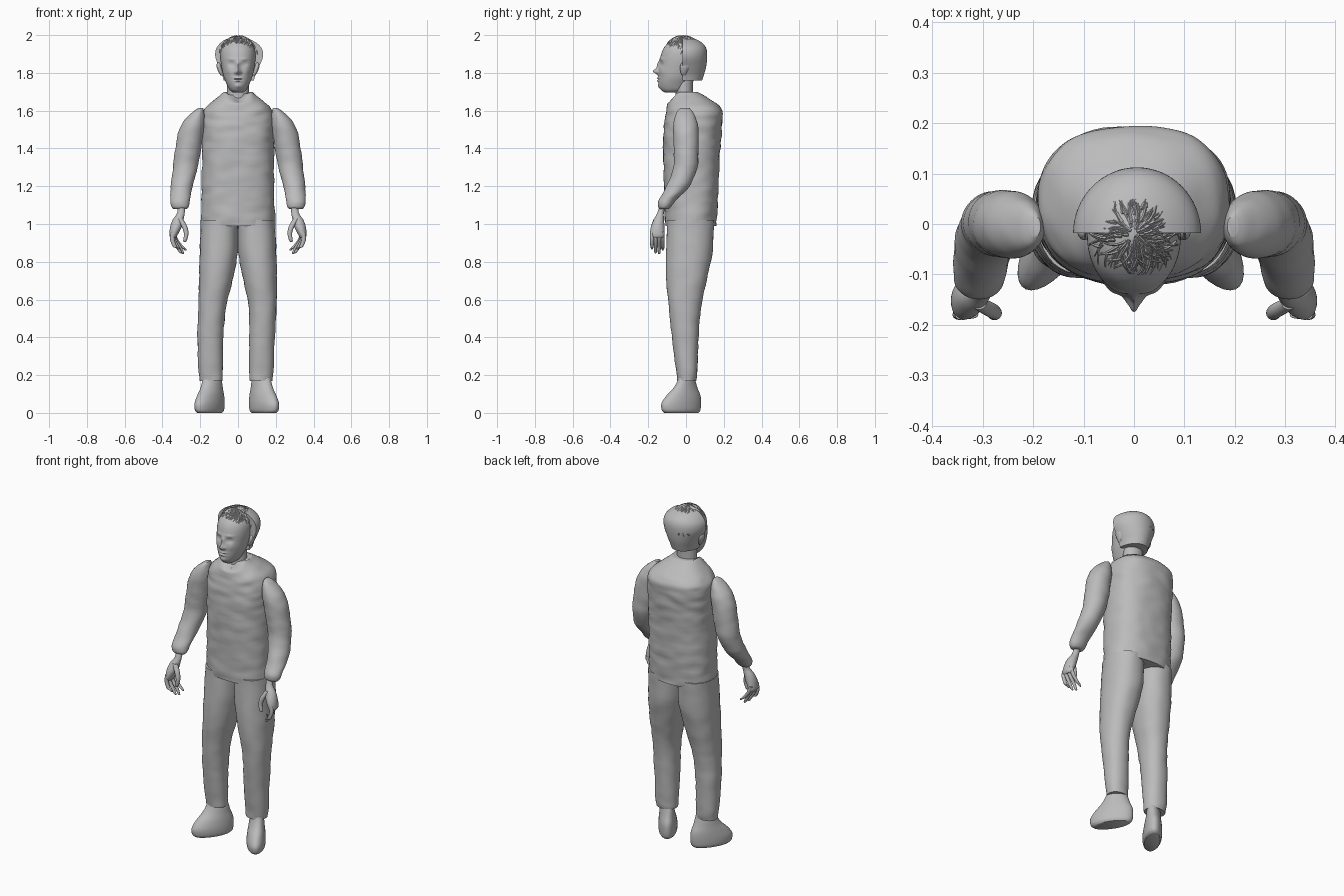
import bpy, bmesh, math, random
from mathutils import Vector, noise

random.seed(4)
cube = bpy.data.objects.get("Cube")
if cube:
    bpy.data.objects.remove(cube)

grey = bpy.data.materials.new("plain grey")
grey.use_nodes = True
COLOUR = (.5, .5, .5, 1)
grey.diffuse_color = COLOUR
grey.node_tree.nodes["Principled BSDF"].inputs["Base Color"].default_value = COLOUR


def finish(name, bm, angle=50):
    """Turn a bmesh into a smooth shaded object."""
    bmesh.ops.recalc_face_normals(bm, faces=bm.faces)
    mesh = bpy.data.meshes.new(name)
    bm.to_mesh(mesh)
    bm.free()
    mesh.materials.append(grey)
    obj = bpy.data.objects.new(name, mesh)
    bpy.context.collection.objects.link(obj)
    bpy.ops.object.select_all(action='DESELECT')
    obj.select_set(True)
    bpy.context.view_layer.objects.active = obj
    bpy.ops.object.shade_smooth_by_angle(angle=math.radians(angle))
    return obj


def skin(bm, rows):
    """Bridge rows of points into a closed tube with capped ends."""
    rows = [[bm.verts.new(p) for p in row] for row in rows]
    n = len(rows[0])
    for a, b in zip(rows, rows[1:]):
        for i in range(n):
            j = (i + 1) % n
            bm.faces.new((a[i], a[j], b[j], b[i]))
    bm.faces.new(rows[0])
    bm.faces.new(rows[-1])


def spline(rings, steps):
    """Smooth the list of rings by Catmull-Rom interpolation."""
    out = []
    pts = [rings[0]] + rings + [rings[-1]]
    for a, b, c, d in zip(pts, pts[1:], pts[2:], pts[3:]):
        for k in range(steps):
            t = k / steps
            out.append([q + t / 2 * (r - p + t * (2*p - 5*q + 4*r - s + t * (3*(q - r) + s - p)))
                        for p, q, r, s in zip(a, b, c, d)])
    return out + [rings[-1]]


def loft(name, rings, side=1, n=32, steps=5, power=2, shape=None):
    """Loft rings of (z, centre x, front y, back y, half width)."""
    rows = []
    for z, x, front, back, half in spline(rings, steps):
        row = []
        for i in range(n):
            a = math.tau * i / n
            c, s = math.cos(a), math.sin(a)
            px = x + half * math.copysign(abs(c) ** (2 / power), c)
            py = (front + back) / 2 + (back - front) / 2 * math.copysign(abs(s) ** (2 / power), s)
            p = Vector((px, py, z))
            p = shape(p) if shape else p
            row.append((p.x * side, p.y, p.z))
        rows.append(row)
    bm = bmesh.new()
    skin(bm, rows)
    return finish(name, bm)


def wrinkle(p, amount, centre=0):
    """Push cloth in and out along its horizontal direction."""
    out = Vector((p.x - centre, p.y, 0)).normalized()
    return p + out * amount * noise.noise(Vector((p.x * 12, p.y * 12, p.z * 26)))


# Shirt with a dipped neckline
def shirt_shape(p):
    p = wrinkle(p, .006)
    if p.z > 1.64 and p.y < 0:
        p.z -= .05 * max(0, 1 - abs(p.x) / .07) * min(1, (p.z - 1.64) / .06)
    return p


loft("shirt", [(.99, 0, -.11, .16, .195), (1.15, 0, -.115, .17, .193), (1.35, 0, -.12, .178, .19),
               (1.5, 0, -.12, .19, .19), (1.58, 0, -.108, .195, .188), (1.62, 0, -.1, .18, .168),
               (1.66, 0, -.085, .13, .12), (1.7, 0, -.06, .06, .075)],
     n=72, steps=9, power=2.4, shape=shirt_shape)

# Trousers and feet
for word, side, knee, hem, ankle in (("left", 1, .13, .123, .125), ("right", -1, .137, .144, .138)):
    loft(word + "_trouser_leg",
         [(1.02, .098, -.1, .15, .098), (.85, .102, -.106, .14, .101), (.7, .118, -.103, .11, .089),
          (.55, knee, -.09, .078, .073), (.38, hem + .003, -.072, .065, .068), (.22, hem, -.052, .06, .064),
          (.17, hem, -.046, .055, .06)],
         side, n=40, power=2.2, shape=lambda p: wrinkle(p, .004, hem))

    def splay(p):
        return Vector((p.x - .5 * p.y, p.y, p.z))

    loft(word + "_foot",
         [(0, ankle, -.115, .065, .048), (.015, ankle, -.128, .076, .058), (.05, ankle, -.13, .08, .06),
          (.09, ankle, -.105, .077, .056), (.13, ankle, -.068, .062, .05), (.17, ankle, -.045, .05, .046),
          (.21, ankle, -.035, .04, .04)], side, shape=splay)

# Sleeves, hands and fingers
for word, side in (("left", 1), ("right", -1)):
    loft(word + "_sleeve",
         [(1.615, .195, -.025, .015, .01), (1.6, .205, -.045, .032, .026), (1.56, .225, -.06, .053, .05),
          (1.5, .245, -.068, .066, .066), (1.4, .264, -.066, .066, .068), (1.3, .279, -.065, .06, .065),
          (1.2, .298, -.105, .02, .057), (1.13, .306, -.143, -.05, .052), (1.095, .307, -.15, -.075, .047),
          (1.08, .307, -.14, -.09, .036)], side, n=40, shape=lambda p: wrinkle(p, .004, .27))
    loft(word + "_hand",
         [(1.11, .3, -.135, -.1, .02), (1.06, .302, -.152, -.117, .02), (1.02, .318, -.172, -.116, .029),
          (.98, .33, -.187, -.114, .03), (.94, .342, -.19, -.115, .021), (.925, .343, -.18, -.125, .012)],
         side, n=24)
    loft(word + "_thumb",
         [(1.03, .308, -.17, -.145, .015), (.99, .285, -.185, -.155, .015), (.95, .274, -.19, -.163, .012),
          (.915, .28, -.19, -.168, .01), (.905, .282, -.184, -.174, .005)], side, n=14)
    for i, tip in enumerate((.865, .845, .84, .86)):
        y = -.18 + .019 * i
        fold = .012 * i
        loft(f"{word}_finger_{i + 1}",
             [(.96, .343, y - .01, y + .01, .012), (.92, .348 - fold / 2, y - .01, y + .01, .012),
              (.88, .334 - fold, y - .009, y + .009, .011), (tip + .008, .318 - fold, y - .007, y + .007, .008),
              (tip, .313 - fold, y - .003, y + .003, .004)], side, n=12)

# Neck
loft("neck", [(1.6, 0, -.06, .045, .065), (1.68, 0, -.055, .037, .058), (1.8, 0, -.06, .04, .058)])

# Head: (x, z, width, height, push) for each facial form
FEATURES = [(0, 1.808, .011, .014, .028), (0, 1.84, .009, .025, .012), (.014, 1.803, .008, .008, .009),
            (.034, 1.846, .015, .011, -.012), (.034, 1.846, .009, .006, .006), (.034, 1.873, .02, .006, .005),
            (0, 1.772, .02, .005, .008), (0, 1.758, .017, .005, .008), (0, 1.765, .024, .002, -.005),
            (0, 1.73, .018, .012, .007), (.048, 1.81, .018, .02, .005)]


def face_shape(p):
    if p.y < -.05:
        for x, z, w, h, push in FEATURES:
            p.y -= push * math.exp(-((abs(p.x) - x) / w) ** 2 - ((p.z - z) / h) ** 2)
    return p


loft("head",
     [(1.695, 0, -.11, -.03, .025), (1.71, 0, -.132, 0, .044), (1.74, 0, -.144, .02, .06),
      (1.78, 0, -.146, .05, .076), (1.83, 0, -.143, .08, .087), (1.88, 0, -.136, .092, .093),
      (1.92, 0, -.124, .088, .09), (1.95, 0, -.104, .072, .077), (1.975, 0, -.075, .045, .053),
      (1.993, 0, -.03, .005, .014)], n=120, steps=9, power=2.1, shape=face_shape)

# Ears
for word, side in (("left", 1), ("right", -1)):
    loft(word + "_ear", [(1.785, .084, -.02, -.005, .006), (1.8, .09, -.028, .005, .011),
                         (1.83, .1, -.032, .018, .013), (1.85, .102, -.025, .016, .01),
                         (1.858, .1, -.01, .008, .004)], side, n=16)


# Back hair: a dome cut flat behind the face
def flat_front(p):
    p.y = max(p.y, -.018)
    return p


loft("back_hair",
     [(1.76, .004, -.125, .085, .08), (1.79, .004, -.132, .095, .088), (1.83, .005, -.143, .106, .105),
      (1.88, .006, -.15, .112, .125), (1.92, .006, -.147, .11, .124), (1.95, .004, -.135, .095, .105),
      (1.975, 0, -.1, .06, .07), (1.99, 0, -.05, .012, .025)], n=64, shape=flat_front)

# Loose locks combed outward over the scalp
bm = bmesh.new()


def scalp(turn, tilt, lift):
    d = Vector((math.sin(tilt) * math.cos(turn), math.sin(tilt) * math.sin(turn), math.cos(tilt)))
    swell = lift + .13 * min(1, max(0, .4 + 3 * d.y))
    return Vector((d.x * .102 * swell, -.018 + d.y * .113 * swell, 1.87 + d.z * .126 * lift))


for k in range(210):
    turn = random.uniform(0, math.tau)
    limit = 1.2 + .45 * math.sin(turn)
    start = random.uniform(.05, limit * .75)
    end = min(limit, start + random.uniform(.3, .6))
    drift = random.uniform(-.5, .5)
    lift = random.uniform(.985, 1.01)
    path = [scalp(turn + drift * t / 5, start + (end - start) * t / 5, lift) for t in range(6)]
    rows = []
    for i, p in enumerate(path):
        along = (path[min(i + 1, 5)] - path[max(i - 1, 0)]).normalized()
        out = (p - Vector((0, -.018, 1.87))).normalized()
        across = along.cross(out).normalized()
        r = .0032 * (1 - .12 * i)
        rows.append([p + across * r, p + out * r, p - across * r, p - out * r])
    skin(bm, rows)
finish("hair_locks", bm)
